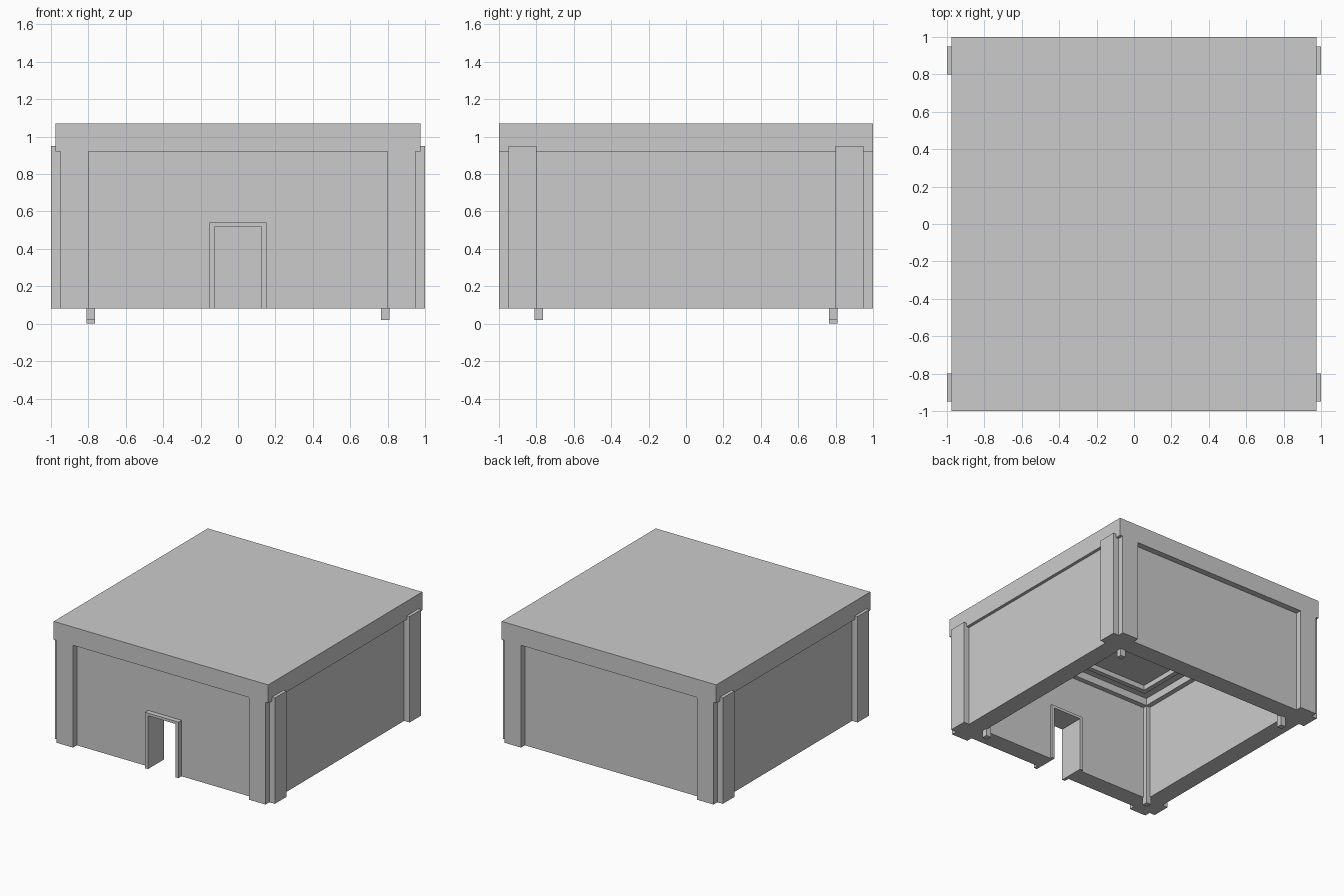
import bpy, bmesh

if "Cube" in bpy.data.objects:
    bpy.data.objects.remove(bpy.data.objects["Cube"])


def obj_from_bm(name, bm):
    bmesh.ops.recalc_face_normals(bm, faces=bm.faces)
    me = bpy.data.meshes.new(name)
    bm.to_mesh(me)
    bm.free()
    ob = bpy.data.objects.new(name, me)
    bpy.context.collection.objects.link(ob)
    return ob


def box(name, x0, x1, y0, y1, z0, z1):
    bm = bmesh.new()
    bmesh.ops.create_cube(bm, size=1)
    for v in bm.verts:
        v.co.x = x0 if v.co.x < 0 else x1
        v.co.y = y0 if v.co.y < 0 else y1
        v.co.z = z0 if v.co.z < 0 else z1
    return obj_from_bm(name, bm)


def extrude_y(name, profile, y0, y1):
    """Extrude an x-z outline along y."""
    bm = bmesh.new()
    face = bm.faces.new([bm.verts.new((x, y0, z)) for x, z in profile])
    ext = bmesh.ops.extrude_face_region(bm, geom=[face])
    moved = [g for g in ext["geom"] if isinstance(g, bmesh.types.BMVert)]
    bmesh.ops.translate(bm, vec=(0, y1 - y0, 0), verts=moved)
    return obj_from_bm(name, bm)


def arch(w, top, hw, htop, z0):
    """Upside-down U outline: outer half width and top, then hole."""
    return [(-w, z0), (-w, top), (w, top), (w, z0),
            (hw, z0), (hw, htop), (-hw, htop), (-hw, z0)]


def ring(name, outer, width, z0, z1):
    """Square frame lying flat under the ceiling."""
    inner = outer - width
    for s, side in ((-1, "a"), (1, "b")):
        a, b = sorted((s * outer, s * inner))
        box(f"{name}_x_{side}", -outer, outer, a, b, z0, z1)
        box(f"{name}_y_{side}", a, b, -inner, inner, z0, z1)


BASE, EAVE, TOP = 0.08, 0.92, 1.07
OUT, INN = 0.95, 0.80

# Roof slab
box("roof", -0.975, 0.975, -1, 1, EAVE, TOP)

# Walls, with the doorway cut into the front outline
extrude_y("front_wall", arch(OUT, EAVE, 0.14, 0.53, BASE), -OUT, -INN)
box("back_wall", -OUT, OUT, INN, OUT, BASE, EAVE)
box("left_wall", -OUT, -INN, -INN, INN, BASE, EAVE)
box("right_wall", INN, OUT, -INN, INN, BASE, EAVE)

# Door frame, standing proud of both wall faces
extrude_y("door_frame", arch(0.152, 0.54, 0.125, 0.518, BASE), -0.99, -0.78)

# Corner pilasters and interior corner posts
for sx in (-1, 1):
    for sy in (-1, 1):
        tag = ("left" if sx < 0 else "right") + ("_front" if sy < 0 else "_back")
        px = sorted((sx * INN, sx * OUT))
        py = sorted((sy * INN, sy * OUT))
        ex = sorted((sx * OUT, sx * 1.0))
        ey = sorted((sy * OUT, sy * 1.0))
        box("end_pilaster_" + tag, *px, *ey, BASE, EAVE)
        box("side_pilaster_" + tag, *ex, *py, BASE, 0.95)
        qx = sorted((sx * 0.765, sx * 0.81))
        qy = sorted((sy * 0.765, sy * 0.81))
        foot = 0.0 if (sx < 0 and sy > 0) else 0.02
        box("corner_post_" + tag, *qx, *qy, foot, EAVE)

# Ceiling mouldings
ring("ceiling_crown", INN, 0.04, 0.86, EAVE)
ring("ceiling_frame", 0.66, 0.04, 0.88, EAVE)
